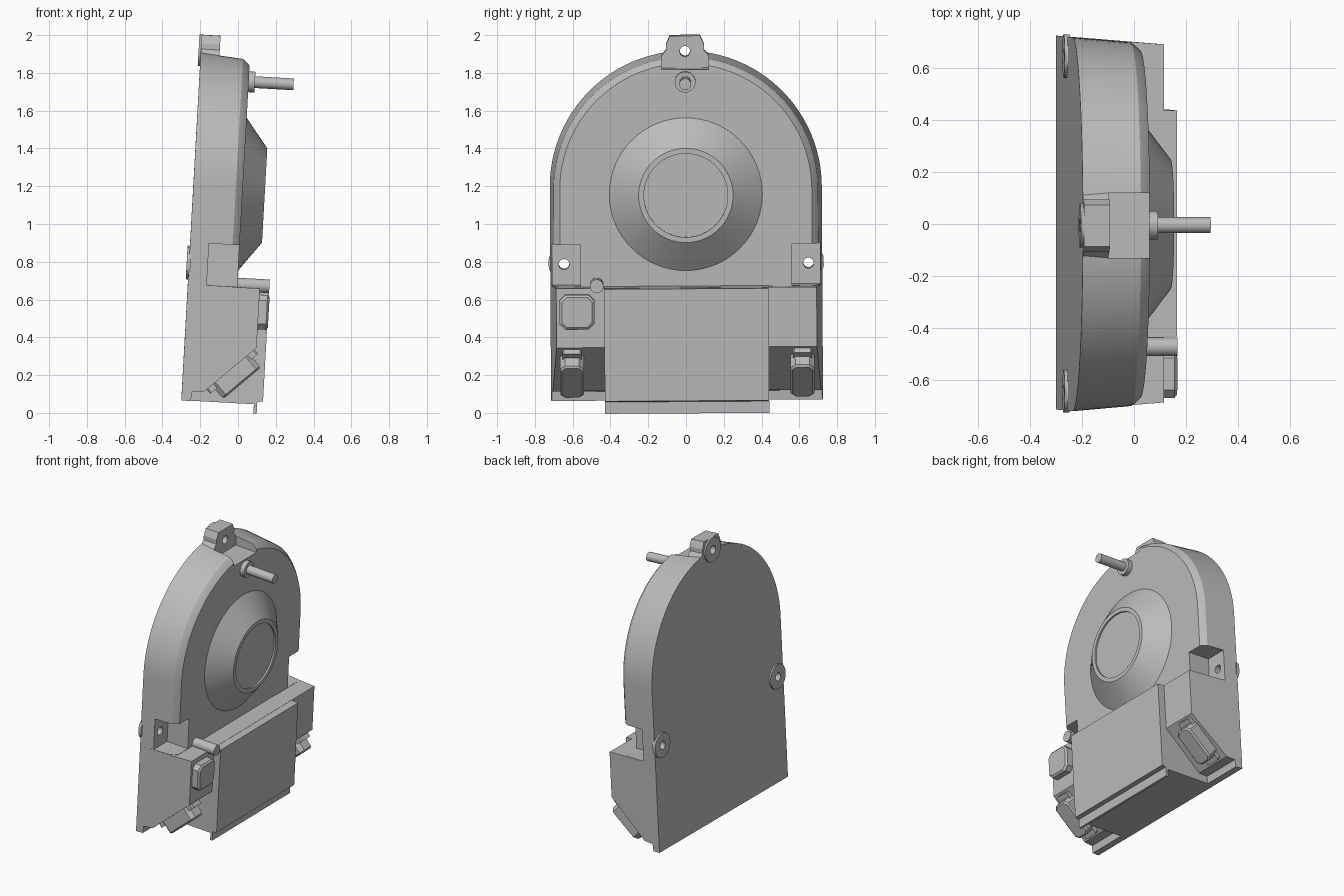
import bpy, bmesh
from math import sin, cos, pi, radians
from mathutils import Matrix, Vector

old = bpy.data.objects.get("Cube")
if old:
    bpy.data.objects.remove(old, do_unlink=True)

grey = bpy.data.materials.new("plain grey")
grey.use_nodes = True
grey.diffuse_color = (0.5, 0.5, 0.5, 1)
grey.node_tree.nodes["Principled BSDF"].inputs["Base Color"].default_value = (0.5, 0.5, 0.5, 1)

# Whole assembly leans slightly; local x is depth from the back plate
LEAN = (Matrix.Translation((0, 0, 1)) @ Matrix.Rotation(radians(0.35), 4, 'X')
        @ Matrix.Translation((-0.30, 0, -0.93)) @ Matrix.Rotation(radians(3.2), 4, 'Y'))


def loft(name, rings):
    """Skin a list of equal-length rings and cap both ends."""
    bm = bmesh.new()
    rows = [[bm.verts.new(p) for p in ring] for ring in rings]
    n = len(rows[0])
    for a, b in zip(rows, rows[1:]):
        for i in range(n):
            j = (i + 1) % n
            bm.faces.new((a[i], a[j], b[j], b[i]))
    bm.faces.new(rows[0])
    bm.faces.new(rows[-1])
    bmesh.ops.recalc_face_normals(bm, faces=bm.faces)
    mesh = bpy.data.meshes.new(name)
    bm.to_mesh(mesh)
    bm.free()
    mesh.materials.append(grey)
    ob = bpy.data.objects.new(name, mesh)
    bpy.context.collection.objects.link(ob)
    ob.matrix_world = LEAN
    return ob


def circle(r, x, y, z, n=48):
    return [(x, y + r * cos(2 * pi * i / n), z + r * sin(2 * pi * i / n)) for i in range(n)]


def turned(name, y, z, steps, n=48):
    """Round part along the depth axis from (depth, radius) steps."""
    return loft(name, [circle(r, x, y, z, n) for x, r in steps])


def box(name, x0, x1, y0, y1, z0, z1):
    return loft(name, [[(x, y0, z0), (x, y1, z0), (x, y1, z1), (x, y0, z1)] for x in (x0, x1)])


def octagon(a, b, c):
    return [(-a, -b + c), (-a + c, -b), (a - c, -b), (a, -b + c),
            (a, b - c), (a - c, b), (-a + c, b), (-a, b - c)]


def cut(ob, cutters):
    for c in cutters:
        m = ob.modifiers.new("cut", 'BOOLEAN')
        m.operation = 'DIFFERENCE'
        m.solver = 'EXACT'
        m.object = c
        c.hide_render = True
        c.hide_viewport = True
        c.display_type = 'WIRE'


# Arched case with drafted wall and chamfered front rim
def arch(x, r, n=48):
    top = [(x, r * cos(pi * i / n), 1.13 + r * sin(pi * i / n)) for i in range(n + 1)]
    return [(x, r, 0.6)] + top + [(x, -r, 0.6)]


case = loft("arched_case", [arch(0, 0.72), arch(0.225, 0.70), arch(0.245, 0.685), arch(0.262, 0.667)])

# Lower housing: side profile with sloped underside, tapered towards the front
side = [(0, 0), (0.05, 0), (0.055, 0.05), (0.12, 0.055), (0.382, 0.30), (0.382, 0.615), (0, 0.615)]
loft("lower_housing", [[(x, s * (0.72 - 0.08 * x), z) for x, z in side] for s in (-1, 1)])

# Deep centre block with a lip hanging below it
block = [(0, 0), (0.385, 0), (0.385, -0.05), (0.402, -0.05), (0.402, 0.012),
         (0.432, 0.018), (0.432, 0.612), (0.25, 0.618), (0, 0.61)]
loft("centre_block", [[(x, y, z) for x, z in block] for y in (-0.435, 0.435)])

# Top mounting lug
lug_half = [(0.125, 1.75), (0.125, 1.83), (0.1, 1.86), (0.1, 1.89), (0.08, 1.935)]
lug_outline = lug_half + [(-y, z) for y, z in reversed(lug_half)]
lug = loft("top_lug", [[(x, y, z) for y, z in lug_outline] for x in (0, 0.1)])

# Notches that expose the lugs, and their screw holes
notches = [box("notch_cutter_top", 0.1, 0.5, -0.125, 0.125, 1.765, 2.1)]
holes = []
for s in (-1, 1):
    notches.append(box("notch_cutter_side", 0.1, 0.5, s * 0.56, s * 0.9, 0.617, 0.838))
for y, z in ((0, 1.853), (-0.647, 0.727), (0.647, 0.727)):
    holes.append(turned("hole_cutter", y, z, [(-0.1, 0.028), (0.6, 0.028)], 24))
cut(case, notches + holes)
cut(lug, holes[:1])

# Raised washers round the holes at the back, trimmed at the case edge
for h, (y, z) in zip(holes, ((0, 1.853), (-0.647, 0.727), (0.647, 0.727))):
    rings = [[(x, max(-0.728, min(0.728, a)), min(b, 1.935)) for _, a, b in circle(0.085, 0, y, z)]
             for x in (-0.012, 0.01)]
    cut(loft("back_washer", rings), [h])

# Front cone with a shallow dished face
turned("front_cone", 0, 1.104, [(0.25, 0.405), (0.262, 0.405), (0.38, 0.25), (0.38, 0.222), (0.368, 0.222)], 64)

# Upper shaft with collar, and lower peg
turned("shaft_collar", 0, 1.70, [(0.25, 0.055), (0.295, 0.055)], 32)
turned("upper_shaft", 0, 1.70, [(0.25, 0.031), (0.5, 0.031)], 24)
turned("lower_peg", -0.475, 0.628, [(0.24, 0.036), (0.432, 0.036)], 24)

# Square button on one side of the housing
loft("square_button", [[(x, -0.58 + a, 0.49 + b) for a, b in octagon(h, h, c)]
                       for x, h, c in ((0.37, 0.092, 0.03), (0.425, 0.092, 0.03), (0.436, 0.08, 0.026))])

# Plug sockets standing square to the sloped underside
along = Vector((0.73, 0, 0.683))
out = Vector((0.683, 0, -0.73))
middle = Vector((0.251, 0, 0.178))


def on_slope(name, y, layers):
    loft(name, [[middle + along * (a + shift) + out * h + Vector((0, y + b, 0))
                 for a, b in octagon(la, lb, c)] for h, shift, la, lb, c in layers])


for y in (-0.608, 0.612):
    on_slope("socket_base", y, [(-0.02, 0, 0.165, 0.05, 0.008), (0.03, 0, 0.165, 0.05, 0.008)])
    on_slope("socket_cap", y, [(0.0, 0, 0.13, 0.063, 0.025), (0.085, 0, 0.13, 0.063, 0.025),
                               (0.095, 0, 0.12, 0.053, 0.02)])

# Smooth the rounded parts, keeping edges sharp
bpy.ops.object.select_all(action='DESELECT')
for ob in bpy.context.collection.objects:
    if ob.type == 'MESH' and not ob.hide_render:
        ob.select_set(True)
        bpy.context.view_layer.objects.active = ob
bpy.ops.object.shade_smooth_by_angle(angle=radians(20))
